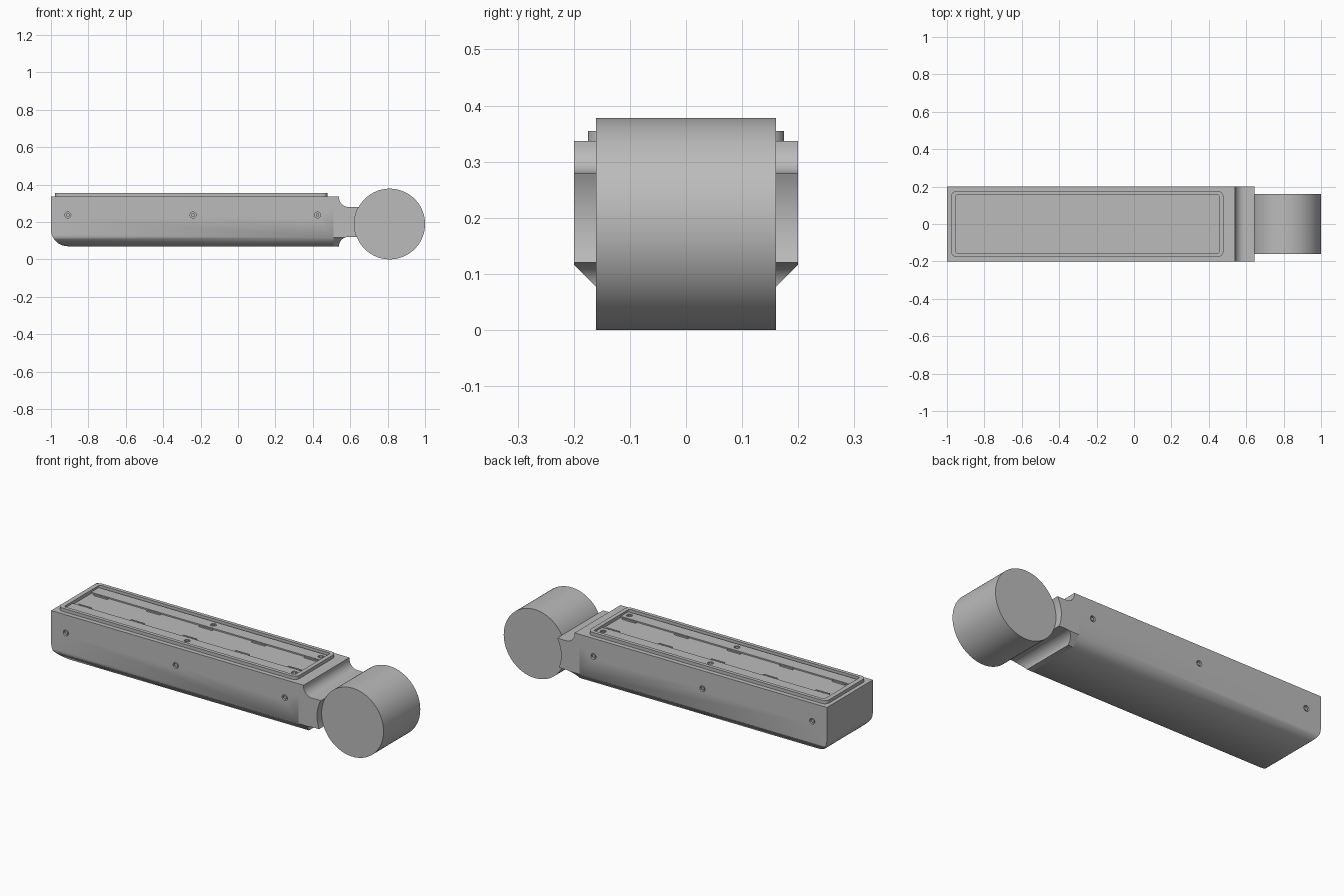
import bpy, bmesh
from math import sin, cos, pi, radians, asin, sqrt
from mathutils import Vector

cube = bpy.data.objects.get("Cube")
if cube:
    bpy.data.objects.remove(cube, do_unlink=True)

grey = bpy.data.materials.new("plain grey")
grey.use_nodes = True
grey.diffuse_color = (0.5, 0.5, 0.5, 1)
grey.node_tree.nodes["Principled BSDF"].inputs["Base Color"].default_value = (0.5, 0.5, 0.5, 1)


def arc(cx, cy, r, a0, a1, n=10):
    """Points on an arc, angles in degrees."""
    angles = [radians(a0 + (a1 - a0) * i / n) for i in range(n + 1)]
    return [(cx + r * cos(a), cy + r * sin(a)) for a in angles]


def rounded(x0, x1, y, r):
    """Rounded rectangle, symmetric in y."""
    return (arc(x1 - r, y - r, r, 0, 90, 6) + arc(x0 + r, y - r, r, 90, 180, 6)
            + arc(x0 + r, r - y, r, 180, 270, 6) + arc(x1 - r, r - y, r, 270, 360, 6))


def prism(name, outline, axis, lo, hi):
    """Extrude a 2D outline along an axis: x uses (y, z), y uses (x, z), z uses (x, y)."""
    place = {"x": lambda a, b, t: (t, a, b), "y": lambda a, b, t: (a, t, b),
             "z": lambda a, b, t: (a, b, t)}[axis]
    bm = bmesh.new()
    face = bm.faces.new([bm.verts.new(place(a, b, lo)) for a, b in outline])
    top = bmesh.ops.extrude_face_region(bm, geom=[face])["geom"]
    move = Vector(place(0, 0, hi - lo))
    bmesh.ops.translate(bm, vec=move, verts=[v for v in top if isinstance(v, bmesh.types.BMVert)])
    bmesh.ops.recalc_face_normals(bm, faces=bm.faces)
    mesh = bpy.data.meshes.new(name)
    bm.to_mesh(mesh)
    bm.free()
    mesh.materials.append(grey)
    obj = bpy.data.objects.new(name, mesh)
    bpy.context.collection.objects.link(obj)
    return obj


def box(name, x0, x1, y0, y1, z0, z1):
    return prism(name, [(x0, y0), (x1, y0), (x1, y1), (x0, y1)], "z", z0, z1)


def select(obj):
    bpy.ops.object.select_all(action="DESELECT")
    obj.select_set(True)
    bpy.context.view_layer.objects.active = obj


def combine(obj, tool, operation):
    """Apply a boolean and throw the tool away."""
    mod = obj.modifiers.new("cut", "BOOLEAN")
    mod.operation, mod.solver, mod.object = operation, "EXACT", tool
    select(obj)
    bpy.ops.object.modifier_apply(modifier=mod.name)
    bpy.data.objects.remove(tool, do_unlink=True)


def smooth(obj, angle=35):
    select(obj)
    bpy.ops.object.shade_smooth_by_angle(angle=radians(angle))


SEAM, TOP, BOTTOM = 0.28, 0.337, 0.07
HALF, JOINT = 0.2, 0.51
section = [(-HALF, TOP), (-HALF, 0.117), (-0.153, BOTTOM),
           (0.153, BOTTOM), (HALF, 0.117), (HALF, TOP)]

# Lower shell: chamfered section trimmed by a side outline with a rounded nose
base = prism("lower_shell", section, "x", -1.1, 0.6)
side = [(JOINT, SEAM), (-1, SEAM)] + arc(-0.91, 0.16, 0.09, 180, 270) + [(JOINT, BOTTOM)]
combine(base, prism("side_trim", side, "y", -0.3, 0.3), "INTERSECT")

# Side screws sunk into the shell
for s in (-1, 1):
    for x in (-0.91, -0.24, 0.425):
        hole = prism("hole", arc(x, 0.237, 0.016, 0, 345, 23), "y",
                     *sorted((s * 0.188, s * 0.22)))
        combine(base, hole, "DIFFERENCE")
        smooth(prism("side_screw", arc(x, 0.237, 0.009, 0, 345, 23), "y",
                     *sorted((s * 0.185, s * 0.197))))
smooth(base, 50)

# Lid slab and its raised rim
lid = box("lid", -1, JOINT, -HALF, HALF, SEAM, TOP)
rim = prism("lid_rim", rounded(-0.978, 0.478, 0.175, 0.028), "z", TOP - 0.002, 0.355)
combine(rim, prism("rim_opening", rounded(-0.952, 0.455, 0.155, 0.008), "z", 0.3, 0.4),
        "DIFFERENCE")
smooth(rim)

# Rails along the tray, with screws and clips
for s in (-1, 1):
    rail = box("tray_rail", -0.952, 0.455, *sorted((s * 0.08, s * 0.147)), TOP - 0.002, 0.344)
    for x in (-0.23, 0.425):
        hole = prism("hole", arc(x, s * 0.115, 0.015, 0, 345, 23), "z", 0.338, 0.36)
        combine(rail, hole, "DIFFERENCE")
        smooth(prism("rail_screw", arc(x, s * 0.115, 0.008, 0, 345, 23), "z", 0.335, 0.343))
    for i in range(5):
        x = -0.925 + 0.32 * i
        box("tray_clip", x, x + 0.082, *sorted((s * 0.066, s * 0.074)), TOP - 0.002, 0.344)

# Neck: end plate with coved sides, hollowed to hug the drum
CX, CZ, R = 0.811, 0.189, 0.189
low, high = 0.12, SEAM
a_high = 180 - asin((high - CZ) / R) * 180 / pi
a_low = 180 + asin((CZ - low) / R) * 180 / pi
outline = ([(JOINT, BOTTOM)] + arc(0.59, BOTTOM, 0.05, 180, 90)
           + arc(CX, CZ, R, a_low, a_high, 12)
           + arc(0.59, 0.33, 0.05, 270, 180) + [(0.54, TOP), (JOINT, TOP)])
neck = prism("neck", outline, "y", -0.3, 0.3)
combine(neck, prism("neck_trim", section, "x", 0.4, 0.8), "INTERSECT")
smooth(neck)

# Drum at the end
smooth(prism("drum", arc(CX, CZ, R, 0, 356.25, 95), "y", -0.16, 0.16))
